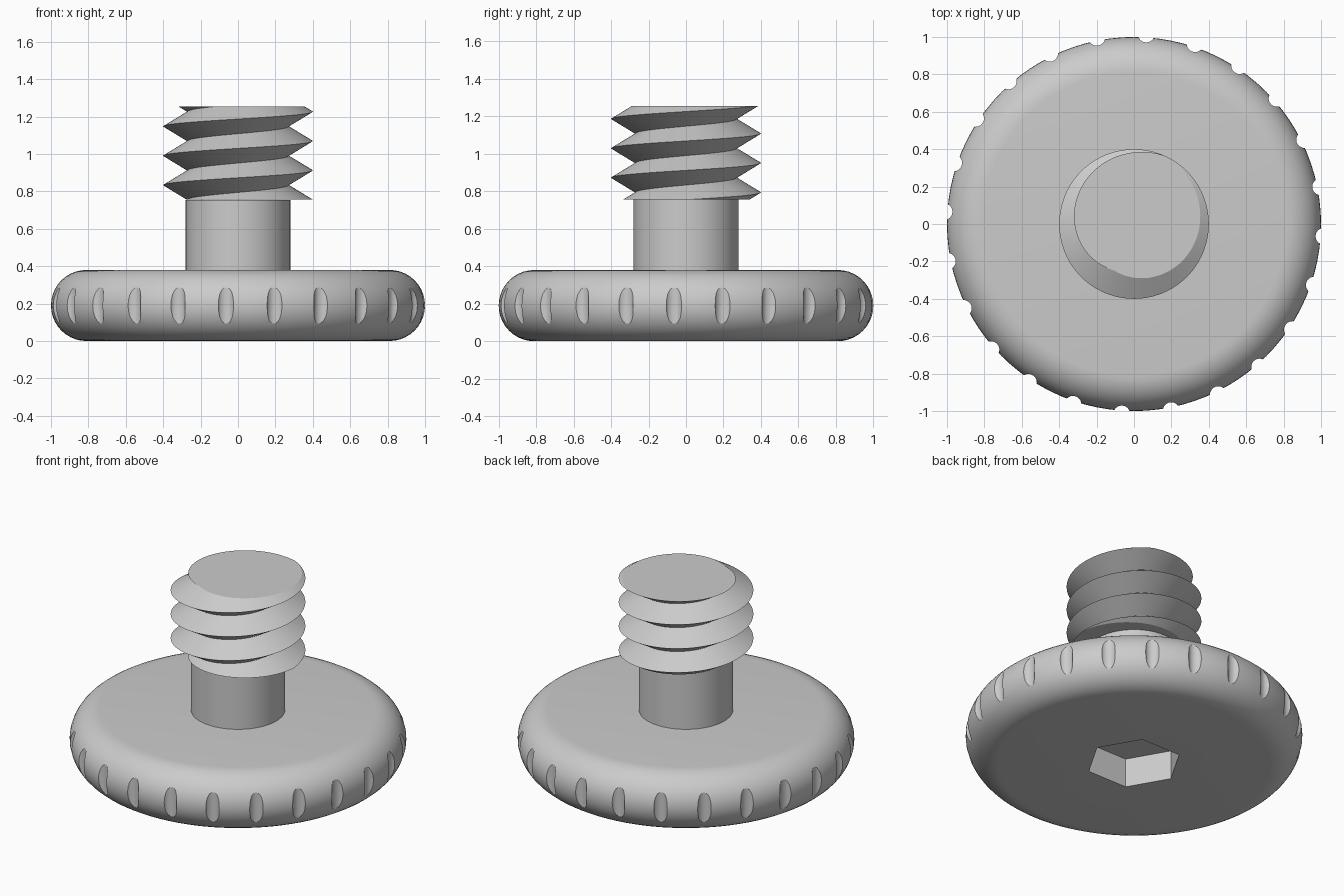
import bpy, bmesh
from math import sin, cos, pi, radians
from mathutils import Matrix

cube = bpy.data.objects.get("Cube")
if cube:
    bpy.data.objects.remove(cube, do_unlink=True)

HEAD_H, ROUND = 0.38, 0.19           # knob height and rim rounding
SHAFT_R, SHAFT_TOP = 0.28, 0.755
CREST_R, ROOT_R, PITCH = 0.40, 0.27, 0.157
TOP_Z = 1.255

steel = bpy.data.materials.new("grey_steel")
steel.use_nodes = True
GREY = (0.6, 0.6, 0.6, 1)
steel.diffuse_color = GREY
steel.node_tree.nodes["Principled BSDF"].inputs["Base Color"].default_value = GREY


def add_object(name, bm):
    bmesh.ops.recalc_face_normals(bm, faces=bm.faces)
    mesh = bpy.data.meshes.new(name)
    bm.to_mesh(mesh)
    bm.free()
    obj = bpy.data.objects.new(name, mesh)
    bpy.context.collection.objects.link(obj)
    mesh.materials.append(steel)
    return obj


def select(obj):
    bpy.ops.object.select_all(action="DESELECT")
    obj.select_set(True)
    bpy.context.view_layer.objects.active = obj


def smooth(obj):
    select(obj)
    bpy.ops.object.shade_smooth_by_angle(angle=radians(30))


def prism(bm, x, y, z0, z1, radius, sides, turn=0):
    place = Matrix.Translation((x, y, (z0 + z1) / 2)) @ Matrix.Rotation(turn, 4, "Z")
    bmesh.ops.create_cone(bm, cap_ends=True, segments=sides, radius1=radius,
                          radius2=radius, depth=z1 - z0, matrix=place)


def cut(obj, cutter):
    cutter.hide_render = True
    mod = obj.modifiers.new("cut", "BOOLEAN")
    mod.operation, mod.solver, mod.object = "DIFFERENCE", "EXACT", cutter
    select(obj)
    bpy.ops.object.modifier_apply(modifier=mod.name)
    bpy.data.objects.remove(cutter, do_unlink=True)


# Knob head: stacked rings with a half-round rim, capped flat
bm = bmesh.new()
SEG, ARC = 96, 20
rings = []
for j in range(ARC + 1):
    a = -pi / 2 + pi * j / ARC
    r, z = 1 - ROUND + ROUND * cos(a), HEAD_H / 2 + ROUND * sin(a)
    rings.append([bm.verts.new((r * cos(2 * pi * i / SEG), r * sin(2 * pi * i / SEG), z))
                  for i in range(SEG)])
for low, high in zip(rings, rings[1:]):
    for i in range(SEG):
        k = (i + 1) % SEG
        bm.faces.new((low[i], low[k], high[k], high[i]))
bm.faces.new(rings[0])
bm.faces.new(rings[-1])
head = add_object("knob_head", bm)

# Grip notches around the rim
bm = bmesh.new()
for i in range(24):
    a = radians(15 * i - 3.7)
    prism(bm, 1.018 * cos(a), 1.018 * sin(a), -0.1, HEAD_H + 0.1, 0.045, 24)
cut(head, add_object("notch_cutter", bm))

# Hexagonal drive socket underneath, one corner towards +x
bm = bmesh.new()
prism(bm, 0, 0, -0.19, 0.19, 0.285, 6)
socket = add_object("socket_cutter", bm)
corner = max(socket.data.vertices, key=lambda v: v.co.x)
if abs(corner.co.y) > 0.01:
    socket.data.transform(Matrix.Rotation(radians(30), 4, "Z"))
cut(head, socket)
smooth(head)

# Plain shaft
bm = bmesh.new()
prism(bm, 0, 0, HEAD_H - 0.01, SHAFT_TOP, SHAFT_R, 64)
smooth(add_object("shaft", bm))

# Right-handed V thread: alternating crest and root helices, joined one turn up
bm = bmesh.new()
N, ROWS = 96, 14
helix = []
for j in range(ROWS):
    r = ROOT_R if j % 2 else CREST_R
    row = []
    for i in range(N):
        t = i / N
        z = SHAFT_TOP + PITCH * (t + j / 2 - 2)
        row.append(bm.verts.new((r * cos(2 * pi * t), r * sin(2 * pi * t), z)))
    helix.append(row)
for j in range(ROWS - 1):
    for i in range(N):
        if i < N - 1:
            b, c = helix[j][i + 1], helix[j + 1][i + 1]
        elif j + 3 < ROWS:
            b, c = helix[j + 2][0], helix[j + 3][0]
        else:
            continue
        bm.faces.new((helix[j][i], b, c, helix[j + 1][i]))
# Trim both ends flat and cap them
for z, up in ((SHAFT_TOP + 0.0003, -1), (TOP_Z, 1)):
    bmesh.ops.bisect_plane(bm, geom=bm.verts[:] + bm.edges[:] + bm.faces[:],
                           plane_co=(0, 0, z), plane_no=(0, 0, up), clear_outer=True)
    rim = [e for e in bm.edges if e.is_boundary
           and all(abs(v.co.z - z) < 1e-4 for v in e.verts)]
    bmesh.ops.edgeloop_fill(bm, edges=rim)
smooth(add_object("screw_thread", bm))
